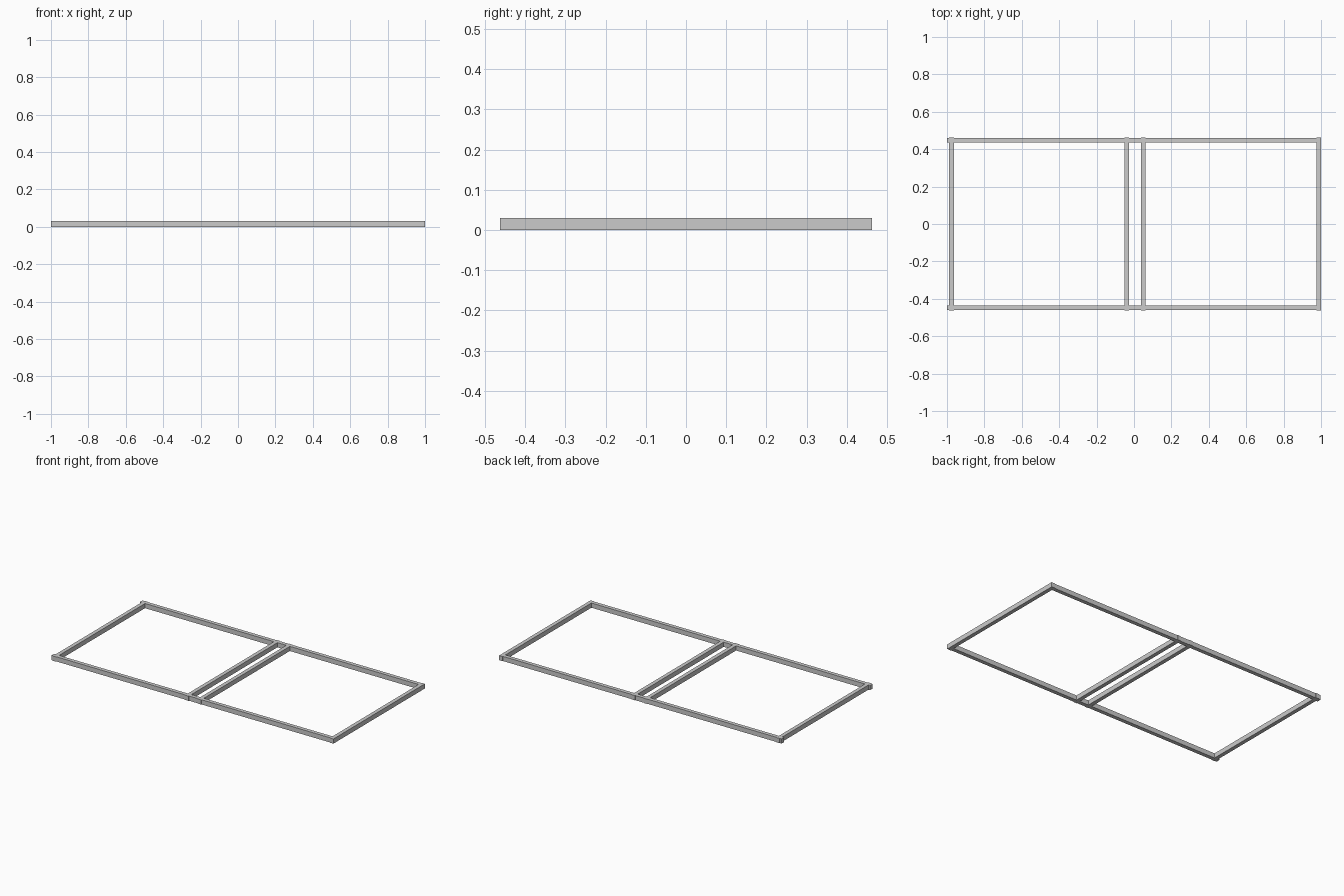
import bpy

if "Cube" in bpy.data.objects:
    bpy.data.objects.remove(bpy.data.objects["Cube"])

H = 0.03   # bar height
W = 0.025  # bar width


def bar(name, x0, x1, y0, y1):
    bpy.ops.mesh.primitive_cube_add(size=1, location=((x0 + x1) / 2, (y0 + y1) / 2, H / 2))
    ob = bpy.context.object
    ob.name = name
    ob.scale = (x1 - x0, y1 - y0, H)
    bpy.ops.object.transform_apply(location=False, rotation=False, scale=True)
    return ob


# long rails along front and back
bar("front_rail", -1.0, 0.995, -0.46, -0.46 + W)
bar("back_rail", -1.0, 0.995, 0.46 - W, 0.46)

# cross bars: two ends and the close middle pair, ends just proud of the rails
for name, x in (("left_end_bar", -0.976), ("left_middle_bar", -0.038),
                ("right_middle_bar", 0.05), ("right_end_bar", 0.9875)):
    bar(name, x - W / 2, x + W / 2, -0.463, 0.463)
